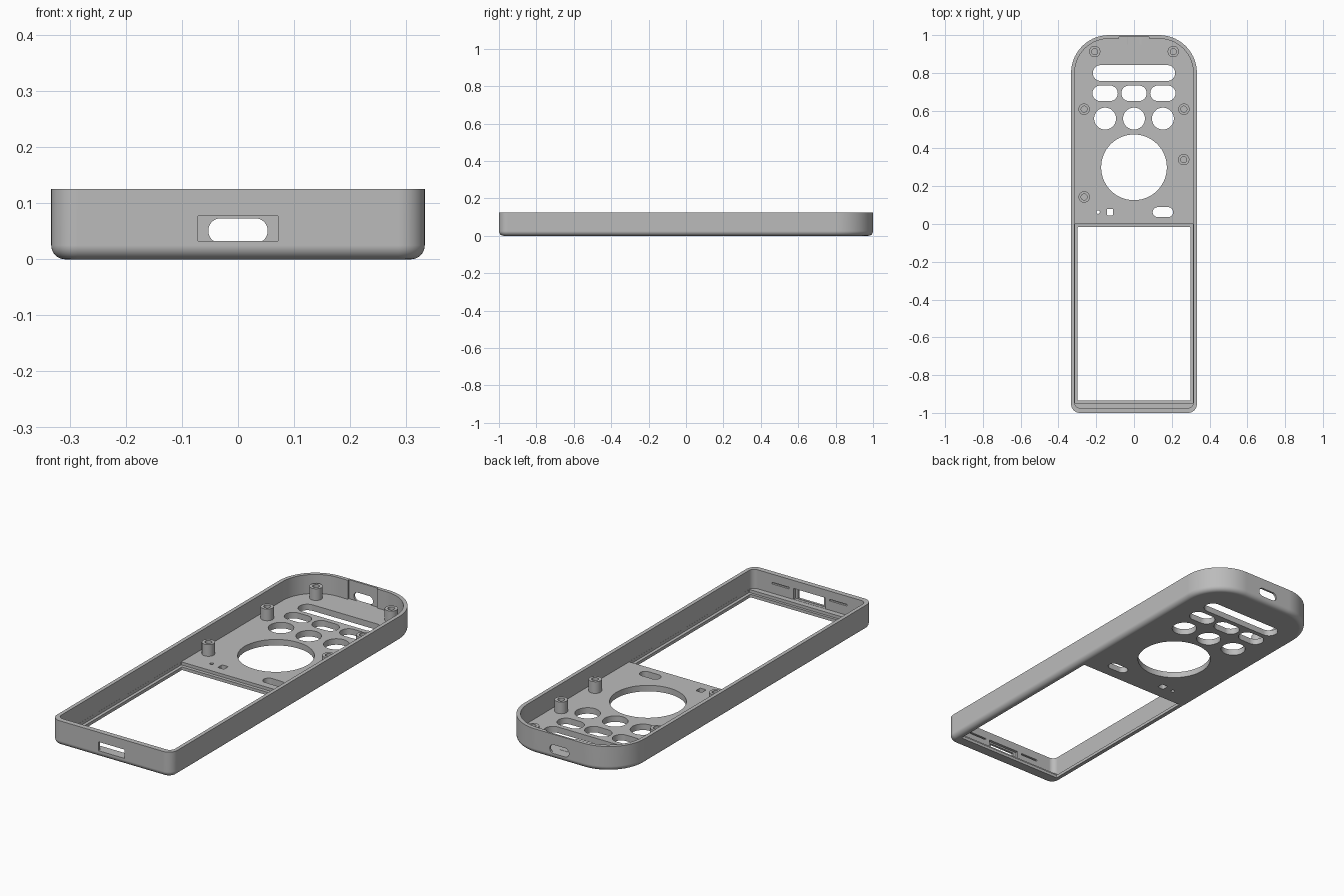
import bpy
import bmesh
from math import sin, cos, pi, radians
from mathutils import Matrix

cube = bpy.data.objects.get("Cube")
if cube:
    bpy.data.objects.remove(cube)

HEIGHT, FLOOR, FILLET = 0.125, 0.03, 0.025

grey = bpy.data.materials.new("grey_plastic")
grey.use_nodes = True
grey.diffuse_color = (0.5, 0.5, 0.5, 1)
grey.node_tree.nodes["Principled BSDF"].inputs["Base Color"].default_value = (0.5, 0.5, 0.5, 1)


def outline(x0, x1, y0, y1, r_front, r_back, steps=14):
    """Rounded rectangle, counter-clockwise, with separate front and back radii."""
    corners = [(x1, y0, -1, 1, r_front, -pi / 2), (x1, y1, -1, -1, r_back, 0),
               (x0, y1, 1, -1, r_back, pi / 2), (x0, y0, 1, 1, r_front, pi)]
    pts = []
    for x, y, sx, sy, r, start in corners:
        for i in range(steps + 1):
            a = start + pi / 2 * i / steps
            pts.append((x + sx * r + r * cos(a), y + sy * r + r * sin(a)))
    return pts


def loft(name, rings):
    """Closed solid from a list of (outline, height) rings, bottom to top."""
    bm = bmesh.new()
    loops = [[bm.verts.new((x, y, z)) for x, y in pts] for pts, z in rings]
    for low, high in zip(loops, loops[1:]):
        n = len(low)
        for i in range(n):
            j = (i + 1) % n
            bm.faces.new((low[i], low[j], high[j], high[i]))
    bm.faces.new(loops[0][::-1])
    bm.faces.new(loops[-1])
    bmesh.ops.remove_doubles(bm, verts=bm.verts, dist=1e-5)
    bmesh.ops.recalc_face_normals(bm, faces=bm.faces)
    mesh = bpy.data.meshes.new(name)
    bm.to_mesh(mesh)
    bm.free()
    mesh.materials.append(grey)
    obj = bpy.data.objects.new(name, mesh)
    bpy.context.collection.objects.link(obj)
    return obj


def select(obj):
    bpy.ops.object.select_all(action='DESELECT')
    obj.select_set(True)
    bpy.context.view_layer.objects.active = obj


def cut(target, cutter):
    mod = target.modifiers.new("cut", 'BOOLEAN')
    mod.operation = 'DIFFERENCE'
    mod.solver = 'EXACT'
    mod.object = cutter
    select(target)
    bpy.ops.object.modifier_apply(modifier=mod.name)
    bpy.data.objects.remove(cutter)


def slot(cx, cy, half_w, half_h, r, low, high, wall=False):
    """Rounded slot cutter; wall=True makes it run along y (low, high are y)."""
    pts = outline(cx - half_w, cx + half_w, cy - half_h, cy + half_h, r, r)
    if not wall:
        return loft("cutter", [(pts, low), (pts, high)])
    obj = loft("cutter", [(pts, -high), (pts, -low)])
    obj.data.transform(Matrix.Rotation(pi / 2, 4, 'X'))
    return obj


def finish(obj):
    select(obj)
    bpy.ops.object.shade_smooth_by_angle(angle=radians(30))
    mod = obj.modifiers.new("even_shading", 'WEIGHTED_NORMAL')
    mod.keep_sharp = True


# Outer shell with a rounded bottom edge
rings = []
for i in range(9):
    a = pi / 2 * i / 8
    d = FILLET * (1 - sin(a))
    rings.append((outline(-0.333 + d, 0.333 - d, -1 + d, 1 - d, 0.047 - d, 0.2 - d),
                  FILLET * (1 - cos(a))))
rings.append((outline(-0.333, 0.333, -1, 1, 0.047, 0.2), HEIGHT))
shell = loft("shell", rings)

# Cavity, open at the top
inner = outline(-0.314, 0.314, -0.974, 0.981, 0.028, 0.181)
cut(shell, loft("cutter", [(inner, FLOOR), (inner, 0.2)]))

# Screen recess and window
cut(shell, slot(0, -0.4735, 0.3135, 0.4735, 0.002, 0.015, 0.1))
cut(shell, slot(0, -0.4755, 0.298, 0.4585, 0.004, -0.1, 0.1))

# Button openings: x, y, half width, half height, corner radius
openings = [(0, 0.799, 0.218, 0.042, 0.042),
            (0, 0.3, 0.174, 0.174, 0.174),
            (0.153, 0.063, 0.054, 0.026, 0.026),
            (-0.127, 0.063, 0.017, 0.017, 0.005),
            (-0.19, 0.063, 0.009, 0.009, 0.009)]
for x in (-0.153, 0, 0.153):
    openings.append((x, 0.692, 0.067, 0.041, 0.041))
    openings.append((x, 0.558, 0.058, 0.058, 0.058))
for x, y, w, h, r in openings:
    cut(shell, slot(x, y, w, h, r, -0.1, 0.1))

# Front port with an inner recess, and the thin catches beside it
cut(shell, slot(0, 0.055, 0.072, 0.022, 0.001, -1.1, -0.9, wall=True))
cut(shell, slot(0, 0.058, 0.088, 0.027, 0.001, -0.988, -0.96, wall=True))
for side in (-1, 1):
    cut(shell, slot(side * 0.16, 0.08, 0.048, 0.004, 0.001, -0.984, -0.96, wall=True))

# Back wall notch and rounded port
cut(shell, slot(0, 0.94, 0.08, 0.05, 0.001, FLOOR, 0.2))
cut(shell, slot(0, 0.051, 0.053, 0.022, 0.0219, 0.95, 1.1, wall=True))
finish(shell)

# Screw bosses with blind holes
for n, (x, y) in enumerate([(-0.208, 0.913), (0.208, 0.913), (-0.264, 0.608),
                            (0.264, 0.608), (0.263, 0.341), (-0.264, 0.143)], 1):
    ring = outline(x - 0.03, x + 0.03, y - 0.03, y + 0.03, 0.03, 0.03, 8)
    boss = loft(f"screw_boss_{n}", [(ring, FLOOR - 0.003), (ring, 0.088)])
    cut(boss, slot(x, y, 0.016, 0.016, 0.016, FLOOR + 0.003, 0.2))
    finish(boss)
